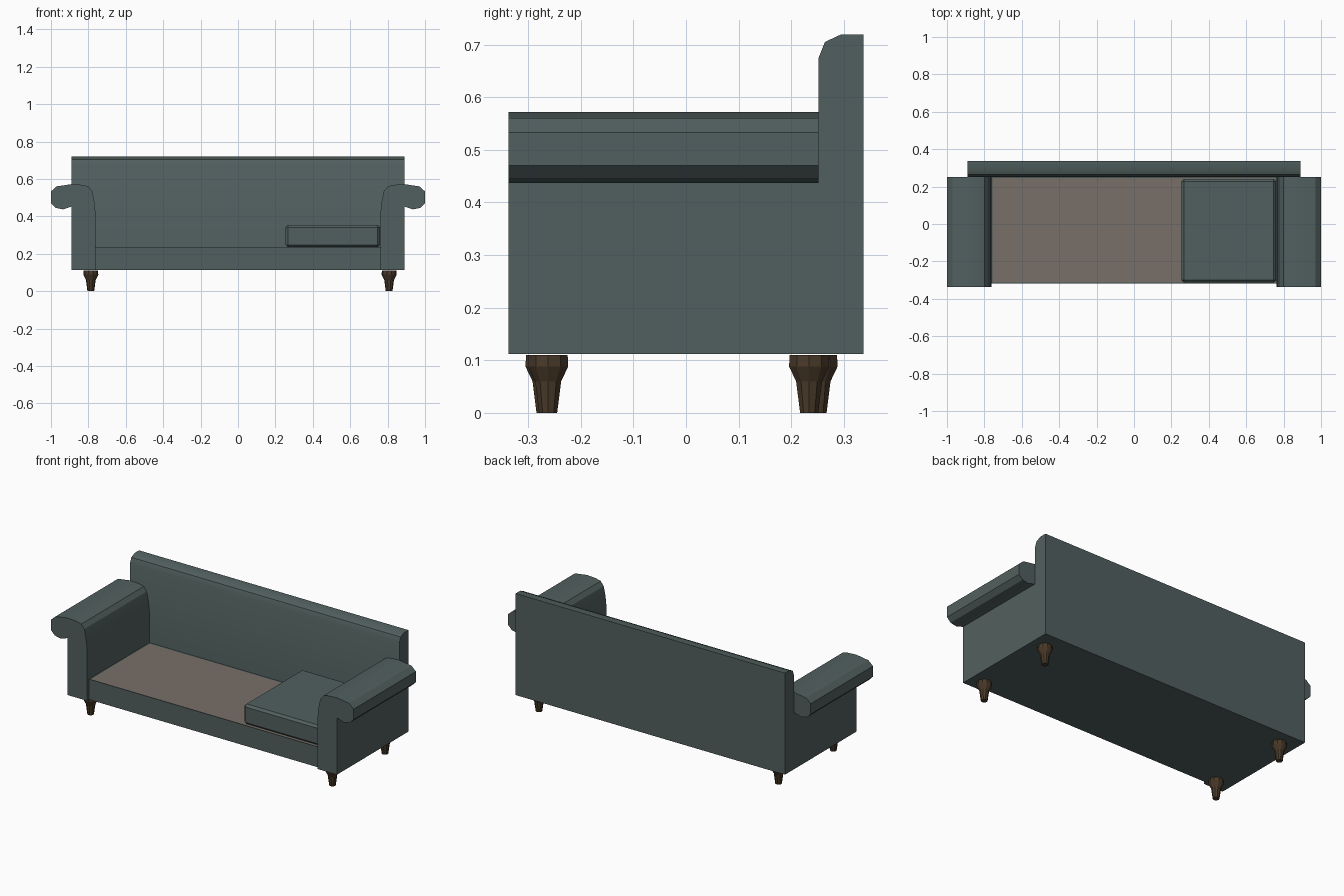
import bpy, bmesh, math

old = bpy.data.objects.get("Cube")
if old:
    bpy.data.objects.remove(old, do_unlink=True)


def material(name, rgb):
    m = bpy.data.materials.new(name)
    m.use_nodes = True
    m.diffuse_color = (*rgb, 1)
    bsdf = m.node_tree.nodes["Principled BSDF"]
    bsdf.inputs["Base Color"].default_value = (*rgb, 1)
    bsdf.inputs["Roughness"].default_value = 0.8
    return m


fabric = material("grey green fabric", (0.083, 0.117, 0.114))
lining = material("taupe lining", (0.19, 0.16, 0.138))
wood = material("dark wood", (0.068, 0.042, 0.022))


def finish(name, bm, mats, angle=None):
    bmesh.ops.recalc_face_normals(bm, faces=bm.faces)
    mesh = bpy.data.meshes.new(name)
    bm.to_mesh(mesh)
    bm.free()
    obj = bpy.data.objects.new(name, mesh)
    bpy.context.collection.objects.link(obj)
    for m in mats:
        mesh.materials.append(m)
    if angle:
        bpy.ops.object.select_all(action="DESELECT")
        obj.select_set(True)
        bpy.context.view_layer.objects.active = obj
        bpy.ops.object.shade_smooth_by_angle(angle=math.radians(angle))
    return obj


def extrude(name, points, offset, angle=None):
    """Closed profile of 3D points, pushed along the offset."""
    bm = bmesh.new()
    face = bm.faces.new([bm.verts.new(p) for p in points])
    result = bmesh.ops.extrude_face_region(bm, geom=[face], use_keep_orig=True)
    moved = [g for g in result["geom"] if isinstance(g, bmesh.types.BMVert)]
    bmesh.ops.translate(bm, verts=moved, vec=offset)
    return finish(name, bm, [fabric], angle)


def box(lo, hi):
    bm = bmesh.new()
    bmesh.ops.create_cube(bm, size=1)
    for v in bm.verts:
        v.co = [(a + b) / 2 + c * (b - a) for a, b, c in zip(lo, hi, v.co)]
    return bm


# Rolled arms
arm = [(0.762, 0.112), (0.762, 0.42), (0.768, 0.48), (0.78, 0.535), (0.8, 0.56),
       (0.83, 0.568), (0.89, 0.572), (0.97, 0.56), (1.0, 0.533), (1.0, 0.47),
       (0.975, 0.445), (0.935, 0.437), (0.89, 0.452), (0.89, 0.112)]
for side, label in ((1, "left"), (-1, "right")):
    extrude(label + "_arm", [(side * x, -0.337, z) for x, z in arm], (0, 0.589, 0), 20)

# Backrest with rounded front top edge
back = [(0.252, 0.112), (0.252, 0.675), (0.264, 0.705), (0.294, 0.719),
        (0.337, 0.719), (0.337, 0.112)]
extrude("backrest", [(-0.89, y, z) for y, z in back], (1.78, 0, 0), 35)

# Seat base with inset lining on top
bm = box((-0.764, -0.318, 0.112), (0.764, 0.254, 0.234))
top = max(bm.faces, key=lambda f: f.calc_center_median().z)
bmesh.ops.inset_region(bm, faces=[top], thickness=0.012, depth=-0.002)
top.material_index = 1
finish("seat_base", bm, [fabric, lining])

# Single seat cushion
cushion = finish("seat_cushion", box((0.253, -0.312, 0.235), (0.76, 0.24, 0.354)), [fabric])
bevel = cushion.modifiers.new("Soft edge", "BEVEL")
bevel.width = 0.013
bevel.segments = 1

# Turned, tapered legs
rings = [(0.018, 0), (0.026, 0.06), (0.04, 0.088), (0.039, 0.11)]
sides = 10
for label, x, y in (("front_left", 0.808, -0.262), ("front_right", -0.787, -0.267),
                    ("back_left", 0.808, 0.234), ("back_right", -0.787, 0.25)):
    bm = bmesh.new()
    loops = []
    for r, z in rings:
        angles = [2 * math.pi * i / sides for i in range(sides)]
        loops.append([bm.verts.new((x + r * math.cos(a), y + r * math.sin(a), z))
                      for a in angles])
    for low, high in zip(loops, loops[1:]):
        for i in range(sides):
            j = (i + 1) % sides
            bm.faces.new((low[i], low[j], high[j], high[i]))
    bm.faces.new(loops[0])
    bm.faces.new(loops[-1])
    finish(label + "_leg", bm, [wood])
